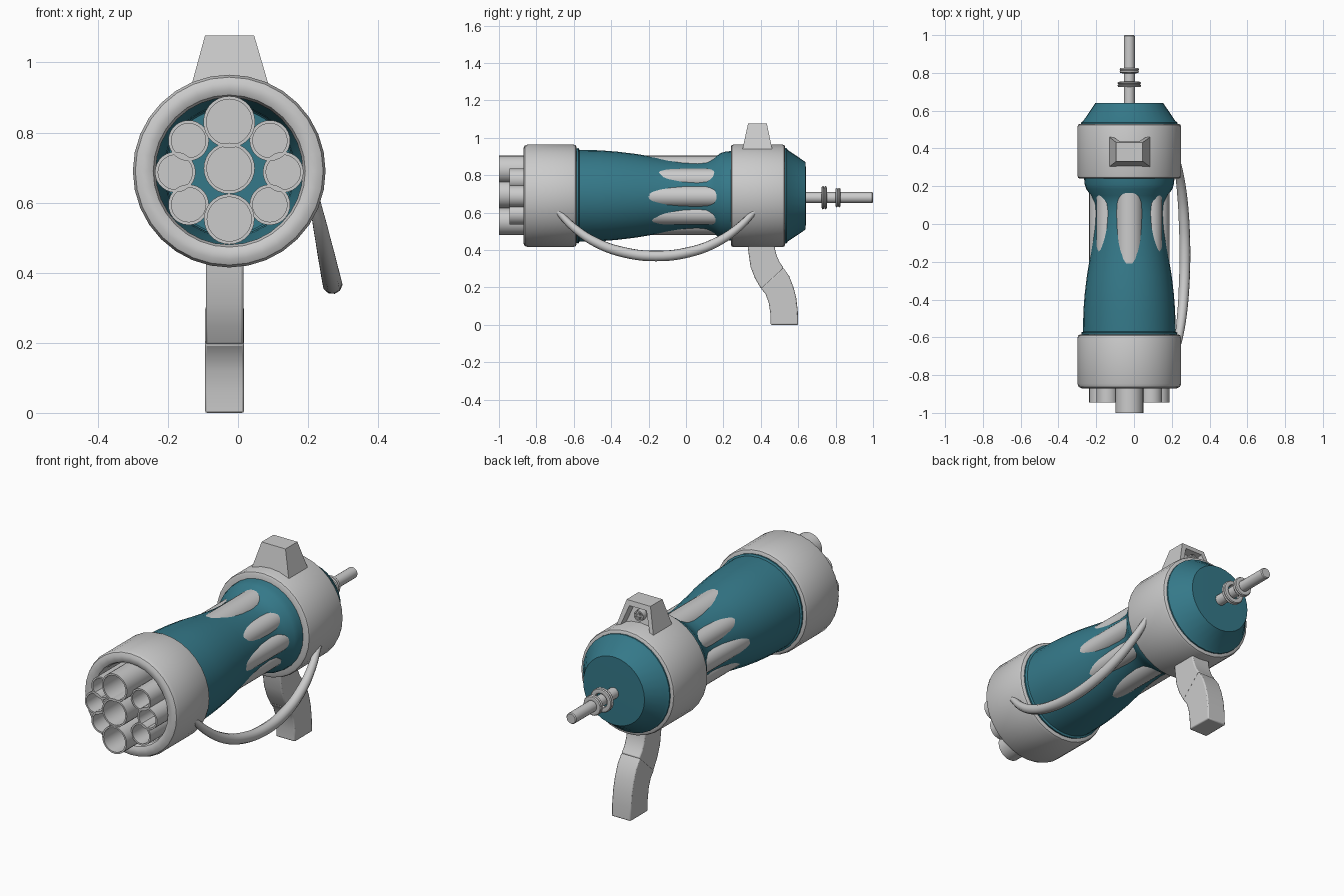
import bpy, bmesh, math
from mathutils import Matrix, Vector

if "Cube" in bpy.data.objects:
    bpy.data.objects.remove(bpy.data.objects["Cube"])

CX, CZ = -0.025, 0.69          # long axis of the blaster

teal = bpy.data.materials.new("teal")
teal.diffuse_color = (0.035, 0.19, 0.25, 1)
teal.use_nodes = True
teal.node_tree.nodes["Principled BSDF"].inputs["Base Color"].default_value = teal.diffuse_color


def finish(name, bm, mat=None, angle=35):
    bmesh.ops.remove_doubles(bm, verts=bm.verts, dist=1e-5)
    bmesh.ops.recalc_face_normals(bm, faces=bm.faces)
    me = bpy.data.meshes.new(name)
    bm.to_mesh(me)
    bm.free()
    ob = bpy.data.objects.new(name, me)
    bpy.context.collection.objects.link(ob)
    if mat:
        me.materials.append(mat)
    bpy.ops.object.select_all(action='DESELECT')
    ob.select_set(True)
    bpy.context.view_layer.objects.active = ob
    bpy.ops.object.shade_smooth_by_angle(angle=math.radians(angle))
    return ob


def lathe(name, profile, x=CX, z=CZ, closed=False, steps=32, mat=None):
    """Spin (radius, y) points around an axis parallel to y."""
    bm = bmesh.new()
    vs = [bm.verts.new((x + r, y, z)) for r, y in profile]
    pairs = list(zip(vs, vs[1:])) + ([(vs[-1], vs[0])] if closed else [])
    es = [bm.edges.new(p) for p in pairs]
    bmesh.ops.spin(bm, geom=vs + es, cent=(x, 0, z), axis=(0, 1, 0),
                   angle=2 * math.pi, steps=steps)
    return finish(name, bm, mat)


# Waisted body shell, open at the front, with a tapered rear cap
lathe("body", [(0.245, -0.62), (0.255, -0.575), (0.245, -0.57), (0.243, -0.46),
               (0.236, -0.37), (0.224, -0.27), (0.209, -0.18), (0.197, -0.10),
               (0.188, -0.02), (0.184, 0.06), (0.188, 0.11), (0.203, 0.15),
               (0.228, 0.185), (0.236, 0.21), (0.24, 0.25), (0.255, 0.50),
               (0.255, 0.537), (0.244, 0.545), (0.18, 0.64), (0, 0.642)], mat=teal)

# Thick collars
lathe("front_collar", [(0.21, -0.585), (0.21, -0.845), (0.217, -0.862), (0.232, -0.87),
                       (0.252, -0.87), (0.268, -0.862), (0.275, -0.845),
                       (0.275, -0.605), (0.27, -0.59), (0.26, -0.585)], closed=True)
lathe("rear_collar", [(0.22, 0.24), (0.262, 0.24), (0.271, 0.245), (0.275, 0.257),
                      (0.275, 0.513), (0.271, 0.525), (0.262, 0.53), (0.22, 0.53)],
      closed=True)

# Barrels run through the body and break out at the waist
barrels = [("center", 0, 0.008, 0.073, -1), ("top", 0, 0.14, 0.074, -1),
           ("bottom", 0, -0.137, 0.072, -1)]
for side, s in (("right", 1), ("left", -1)):
    barrels += [(side + "_upper", s * 0.116, 0.087, 0.058, -0.945),
                (side + "_middle", s * 0.154, -0.003, 0.058, -0.945),
                (side + "_lower", s * 0.116, -0.096, 0.058, -0.945)]
for tag, dx, dz, r, y0 in barrels:
    lathe("barrel_" + tag, [(0, -0.72), (r - 0.009, -0.72), (r - 0.009, y0),
                            (r, y0), (r, 0.23), (0, 0.23)],
          x=CX + dx, z=CZ + dz, steps=28)

# Rear rod with two pairs of rings
lathe("rear_rod", [(0, 0.60), (0.029, 0.60), (0.029, 0.995), (0.025, 1.0), (0, 1.0)],
      z=0.68, steps=20)
for i, (y, R) in enumerate(((0.732, 0.057), (0.746, 0.057), (0.806, 0.046), (0.819, 0.046))):
    ring = [(R - 0.008 + 0.014 * math.cos(a * math.pi / 4), y + 0.008 * math.sin(a * math.pi / 4))
            for a in range(8)]
    lathe("rod_ring_%d" % (i + 1), ring, z=0.68, closed=True, steps=24)

# Sight block: tapered box with a recessed rear face
bm = bmesh.new()
lo = [bm.verts.new(v) for v in ((-0.137, 0.298, 0.92), (0.092, 0.298, 0.92),
                                (0.092, 0.465, 0.92), (-0.137, 0.465, 0.92))]
hi = [bm.verts.new(v) for v in ((-0.094, 0.332, 1.077), (0.046, 0.332, 1.077),
                                (0.046, 0.432, 1.077), (-0.094, 0.432, 1.077))]
bm.faces.new(lo[::-1])
bm.faces.new(hi)
for i in range(4):
    j = (i + 1) % 4
    bm.faces.new((lo[i], lo[j], hi[j], hi[i]))
bmesh.ops.recalc_face_normals(bm, faces=bm.faces)
back = max(bm.faces, key=lambda f: f.calc_center_median().y)
bmesh.ops.inset_individual(bm, faces=[back], thickness=0.033)
bmesh.ops.inset_individual(bm, faces=[back], thickness=0.002, depth=-0.04)
finish("sight_block", bm, angle=20)

# Round crossed knob inside the recess
lathe("sight_knob", [(0, 0.39), (0.028, 0.39), (0.028, 0.433), (0.021, 0.433),
                     (0.021, 0.425), (0, 0.425)], z=1.008, steps=20)
for name, sx, sz in (("knob_bar_flat", 0.042, 0.009), ("knob_bar_upright", 0.009, 0.042)):
    bm = bmesh.new()
    bmesh.ops.create_cube(bm, size=1, matrix=Matrix.Translation((CX, 0.424, 1.008))
                          @ Matrix.Diagonal((sx, 0.016, sz, 1)))
    finish(name, bm)


# Curved grip in two overlapping sections
def slab(name, outline, x0, x1, bevel):
    bm = bmesh.new()
    f = bm.faces.new([bm.verts.new((x0, y, z)) for y, z in outline])
    ext = bmesh.ops.extrude_face_region(bm, geom=[f])["geom"]
    bmesh.ops.translate(bm, vec=(x1 - x0, 0, 0),
                        verts=[v for v in ext if isinstance(v, bmesh.types.BMVert)])
    ob = finish(name, bm)
    mod = ob.modifiers.new("bevel", 'BEVEL')
    mod.width, mod.segments = bevel, 2
    mod.limit_method, mod.angle_limit = 'ANGLE', math.radians(40)


slab("grip_upper", [(0.328, 0.47), (0.332, 0.40), (0.345, 0.31), (0.368, 0.25), (0.40, 0.195),
                    (0.44, 0.20), (0.522, 0.305), (0.50, 0.335), (0.485, 0.37), (0.475, 0.41),
                    (0.475, 0.47)], -0.092, 0.015, 0.006)
slab("grip_lower", [(0.40, 0.195), (0.425, 0.165), (0.442, 0.12), (0.451, 0.06), (0.452, 0),
                    (0.60, 0), (0.598, 0.07), (0.59, 0.14), (0.575, 0.20), (0.552, 0.26),
                    (0.52, 0.305)], -0.094, 0.017, 0.006)

# Hanging side hose, thinner at both ends
path = [(-0.69, 0.61), (-0.60, 0.52), (-0.48, 0.44), (-0.33, 0.387), (-0.16, 0.368),
        (0.01, 0.387), (0.16, 0.44), (0.28, 0.52), (0.37, 0.61)]
cu = bpy.data.curves.new("side_hose", 'CURVE')
cu.dimensions = '3D'
cu.bevel_depth, cu.bevel_resolution, cu.use_fill_caps = 0.029, 3, True
sp = cu.splines.new('BEZIER')
sp.bezier_points.add(len(path) - 1)
for i, (p, (y, z)) in enumerate(zip(sp.bezier_points, path)):
    p.co = Vector((0.218 + (0.61 - z) * 0.212, y, z))
    p.handle_left_type = p.handle_right_type = 'AUTO'
    p.radius = 1 - 0.45 * abs(i - 4) ** 2 / 16
sp.resolution_u = 5
hose = bpy.data.objects.new("side_hose", cu)
bpy.context.collection.objects.link(hose)
bpy.ops.object.select_all(action='DESELECT')
hose.select_set(True)
bpy.context.view_layer.objects.active = hose
bpy.ops.object.convert(target='MESH')
bpy.ops.object.shade_smooth_by_angle(angle=math.radians(40))
